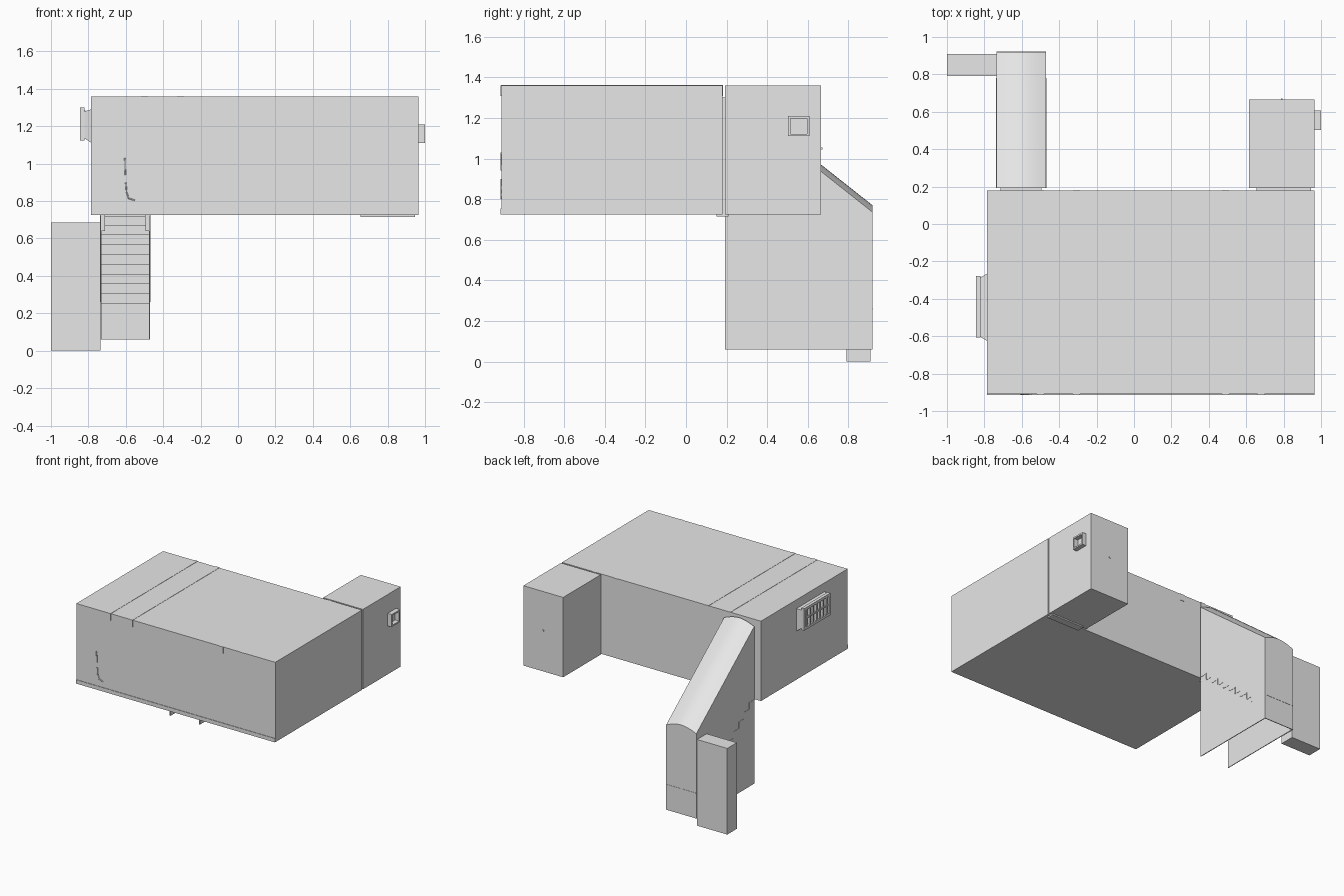
import bpy, math

cube = bpy.data.objects.get("Cube")
if cube:
    bpy.data.objects.remove(cube, do_unlink=True)

grey = bpy.data.materials.new("plain_grey")
grey.use_nodes = True
grey.diffuse_color = (0.8, 0.8, 0.8, 1)
grey.node_tree.nodes["Principled BSDF"].inputs["Base Color"].default_value = (0.8, 0.8, 0.8, 1)


def mesh_object(name, verts, faces):
    me = bpy.data.meshes.new(name)
    me.from_pydata(verts, [], faces)
    me.materials.append(grey)
    ob = bpy.data.objects.new(name, me)
    bpy.context.scene.collection.objects.link(ob)
    return ob


def loft(name, rings):
    """Closed solid skinned through rings of equal point count."""
    n = len(rings[0])
    verts = [p for ring in rings for p in ring]
    faces = [list(range(n))[::-1], [len(verts) - n + i for i in range(n)]]
    for k in range(len(rings) - 1):
        for i in range(n):
            j = (i + 1) % n
            faces.append([k * n + i, k * n + j, k * n + n + j, k * n + n + i])
    ob = mesh_object(name, verts, faces)
    import bmesh
    bm = bmesh.new()
    bm.from_mesh(ob.data)
    bmesh.ops.recalc_face_normals(bm, faces=bm.faces)
    bm.to_mesh(ob.data)
    bm.free()
    return ob


def box(name, x, y, z):
    return loft(name, [[(x[0], y[0], h), (x[1], y[0], h), (x[1], y[1], h), (x[0], y[1], h)] for h in z])


def side_frame(name, x, y, z, t):
    """Rectangular frame lying in the y-z plane."""
    box(name + "_bottom", x, y, (z[0], z[0] + t))
    box(name + "_top", x, y, (z[1] - t, z[1]))
    box(name + "_front", x, (y[0], y[0] + t), (z[0] + t, z[1] - t))
    box(name + "_back", x, (y[1] - t, y[1]), (z[0] + t, z[1] - t))


# Main hall, rear annex and the link between them
LEFT, RIGHT, FRONT, BACK, FLOOR, TOP = 0.965, -0.785, -0.91, 0.18, 0.725, 1.36
box("main_hall", (RIGHT, LEFT), (FRONT, BACK), (FLOOR, TOP))
box("annex", (0.615, LEFT), (0.192, 0.665), (FLOOR, TOP))
box("annex_link", (0.655, 0.945), (0.15, 0.21), (0.715, 1.3))
box("annex_knob", (0.785, 0.795), (0.66, 0.672), (1.045, 1.055))
box("front_skirting", (RIGHT, LEFT), (FRONT - 0.004, FRONT), (FLOOR, 0.755))

# Straps over the roof, turned down at both ends
for i, x in enumerate((-0.5, -0.307, 0.49, 0.68)):
    w = (x - 0.019, x + 0.019)
    if x < 0:
        box(f"roof_strap_{i}", w, (FRONT - 0.002, BACK + 0.002), (TOP, TOP + 0.002))
    box(f"strap_end_front_{i}", w, (FRONT - 0.003, FRONT), (1.308, TOP))
    box(f"strap_end_back_{i}", w, (BACK, BACK + 0.003), (1.308, TOP))

# Small open hatch on the annex
side_frame("annex_hatch", (LEFT, 1.0), (0.503, 0.608), (1.11, 1.21), 0.012)

# Barred window with a flared surround
def window_ring(x, y0, y1, z0, z1):
    return [(x, y0, z0), (x, y1, z0), (x, y1, z1), (x, y0, z1)]

loft("window_surround", [window_ring(RIGHT, -0.625, -0.265, 1.112, 1.29),
                         window_ring(-0.82, -0.605, -0.285, 1.135, 1.28)])
side_frame("window_frame", (-0.845, -0.82), (-0.607, -0.278), (1.125, 1.3), 0.02)
for i in range(7):
    y = -0.565 + i * 0.041
    box(f"window_bar_{i}", (-0.842, -0.815), (y - 0.007, y + 0.007), (1.14, 1.285))
box("window_crossbar", (-0.838, -0.815), (-0.6, -0.285), (1.205, 1.218))

# Stairway side walls
X0, X1, Y0, Y1, BASE, WALL = -0.735, -0.47, 0.192, 0.92, 0.06, 0.006
EAVE, SLOPE = 0.735, 0.79
HEAD = EAVE + SLOPE * (Y1 - Y0)
outline = [(Y0, BASE), (Y1, BASE), (Y1, EAVE), (Y0, HEAD)]
for name, xs in (("stair_wall_right", (X0, X0 + WALL)), ("stair_wall_left", (X1 - WALL, X1))):
    loft(name, [[(x, y, z) for y, z in outline] for x in xs])

# Arched sloping roof and arched rear wall
SEGS, RISE = 10, 0.034
arch = []
for i in range(SEGS + 1):
    t = i / SEGS
    arch.append((X0 + (X1 - X0) * t, RISE * math.sin(math.pi * t)))

def roof_ring(y):
    z = EAVE + SLOPE * (Y1 - y)
    return [(x, y, z + h) for x, h in arch] + [(x, y, z + h - 0.012) for x, h in reversed(arch)]

roof = loft("stair_roof", [roof_ring(Y0), roof_ring(Y1)])
for p in roof.data.polygons:
    p.use_smooth = len(p.vertices) == 4
bpy.ops.object.select_all(action='DESELECT')
roof.select_set(True)
bpy.context.view_layer.objects.active = roof
bpy.ops.object.shade_smooth_by_angle(angle=math.radians(30))

def rear_ring(y):
    return [(X0, y, BASE), (X1, y, BASE)] + [(x, y, EAVE + h - 0.002) for x, h in reversed(arch)]

loft("stair_rear_wall", [rear_ring(Y1 - WALL), rear_ring(Y1)])
box("rear_sill", (X0, X1), (Y1, Y1 + 0.002), (0.257, 0.263))

# Steps, landing and doorway into the hall
STEPS, LOW, HIGH, FOOT = 9, 0.26, 0.73, 0.78
run, drop = (FOOT - Y0) / STEPS, (HIGH - LOW) / STEPS
treads = (X0 - 0.002, X1 + 0.002)
for i in range(STEPS):
    y, z = Y0 + i * run, HIGH - i * drop
    box(f"tread_{i}", treads, (y, y + run), (z - 0.008, z))
    box(f"riser_{i}", treads, (y + run - 0.008, y + run), (z - drop, z))
box("landing", (X0, X1), (FOOT - 0.01, Y1), (LOW - 0.008, LOW))
box("stair_link", (-0.715, -0.495), (0.15, 0.21), (0.715, 1.27))
for name, x in (("right", X0), ("left", X1 - 0.025)):
    box("stair_bracket_" + name, (x, x + 0.025), (Y0, 0.215), (0.64, 0.73))

# Narrow cabinet beside the stair foot
box("cabinet", (-1.0, X0), (0.79, 0.91), (0, 0.685))

# Small hooked pipe on the front wall
def pipe(name, points):
    cu = bpy.data.curves.new(name, 'CURVE')
    cu.dimensions = '3D'
    cu.bevel_depth = 0.004
    cu.bevel_resolution = 1
    sp = cu.splines.new('POLY')
    sp.points.add(len(points) - 1)
    for p, (x, z) in zip(sp.points, points):
        p.co = (x, FRONT - 0.001, z, 1)
    cu.materials.append(grey)
    ob = bpy.data.objects.new(name, cu)
    bpy.context.scene.collection.objects.link(ob)

pipe("front_pipe_upper", [(-0.605, 1.03), (-0.603, 0.94)])
pipe("front_pipe_hook", [(-0.6, 0.9), (-0.596, 0.85), (-0.585, 0.815), (-0.55, 0.803)])
